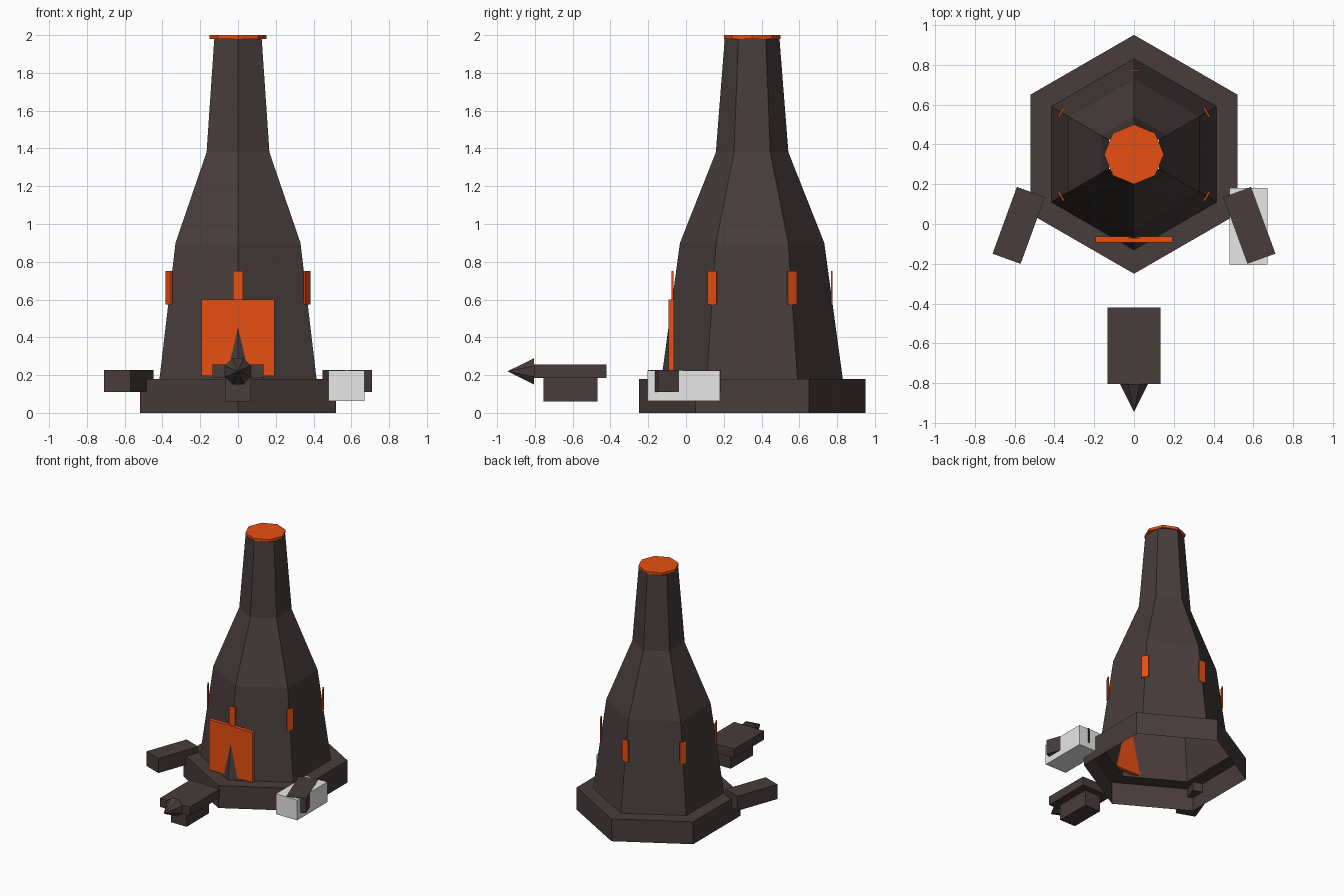
import bpy, bmesh
from math import sin, cos, pi, radians

cube = bpy.data.objects.get("Cube")
if cube:
    bpy.data.objects.remove(cube, do_unlink=True)


def material(name, rgb):
    m = bpy.data.materials.new(name)
    m.use_nodes = True
    m.diffuse_color = (*rgb, 1)
    m.node_tree.nodes["Principled BSDF"].inputs["Base Color"].default_value = (*rgb, 1)
    return m


STONE = material("dark brown stone", (0.065, 0.045, 0.045))
GLOW = material("glowing orange", (0.8, 0.08, 0.006))
PALE = material("pale grey", (0.8, 0.8, 0.8))
AXIS_Y = 0.35  # centre line of the tower


def finish(name, bm, mat):
    me = bpy.data.meshes.new(name)
    bm.to_mesh(me)
    bm.free()
    me.materials.append(mat)
    ob = bpy.data.objects.new(name, me)
    bpy.context.collection.objects.link(ob)
    return ob


def box(name, centre, size, mat, turn=0):
    bm = bmesh.new()
    bmesh.ops.create_cube(bm, size=1)
    bmesh.ops.scale(bm, vec=size, verts=bm.verts)
    ob = finish(name, bm, mat)
    ob.location = centre
    ob.rotation_euler.z = turn
    return ob


def cone(name, centre, r1, r2, depth, mat, rotation=(0, 0, 0)):
    bm = bmesh.new()
    bmesh.ops.create_cone(bm, cap_ends=True, segments=8, radius1=r1, radius2=r2, depth=depth)
    bmesh.ops.remove_doubles(bm, verts=bm.verts, dist=1e-5)
    ob = finish(name, bm, mat)
    ob.location = centre
    ob.rotation_euler = rotation
    return ob


# Six-sided tower shell with its stepped base, open underneath
profile = [(0.6, 0), (0.6, 0.18), (0.48, 0.18), (0.382, 0.9), (0.192, 1.38), (0.145, 1.98)]
bm = bmesh.new()
rings = [[bm.verts.new((r * cos(pi / 2 + k * pi / 3), r * sin(pi / 2 + k * pi / 3), z))
          for k in range(6)] for r, z in profile]
for low, high in zip(rings, rings[1:]):
    for k in range(6):
        n = (k + 1) % 6
        bm.faces.new((low[k], low[n], high[n], high[k]))
finish("tower", bm, STONE).location.y = AXIS_Y

# Glowing chimney top
cone("chimney_cap", (0, AXIS_Y, 1.99), 0.15, 0.15, 0.02, GLOW)

# Windows, one on each corner of the tower
for k in range(6):
    a = pi / 2 + k * pi / 3
    box(f"window_{k + 1}", (0.422 * cos(a), AXIS_Y + 0.422 * sin(a), 0.663),
        (0.009, 0.055, 0.176), GLOW, a)

# Door slab, cut through by the front corner of the tower
box("door", (0, -0.078, 0.398), (0.386, 0.03, 0.405), GLOW)

# Angled side blocks
for side, label in ((-1, "right"), (1, "left")):
    box(f"{label}_side_block", (side * 0.579, -0.007, 0.169), (0.15, 0.357, 0.118),
        STONE, side * radians(20))
box("pale_block", (0.575, -0.012, 0.1435), (0.19, 0.384, 0.163), PALE)

# Front ram: top slab, lower block and pointed head
box("ram_slab", (0, -0.612, 0.22), (0.268, 0.384, 0.07), STONE)
box("ram_foot", (0, -0.612, 0.123), (0.14, 0.285, 0.126), STONE)
cone("ram_point", (0, -0.875, 0.22), 0.075, 0, 0.14, STONE, (pi / 2, pi / 8, 0))
